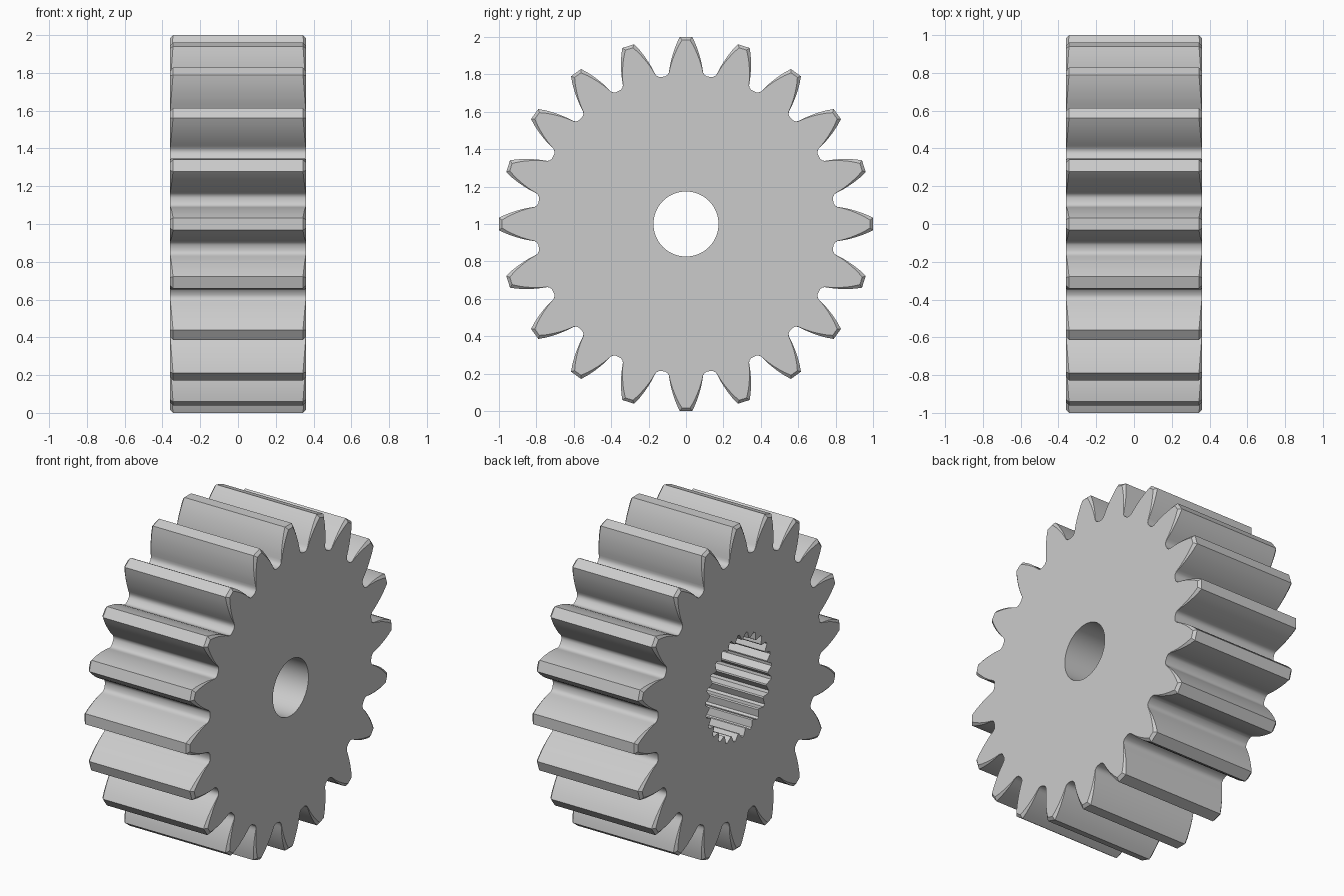
import bpy
import bmesh
from math import cos, sin, pi, radians

if "Cube" in bpy.data.objects:
    bpy.data.objects.remove(bpy.data.objects["Cube"], do_unlink=True)

TEETH, SPLINES = 20, 25
HALF = 0.36              # half of the gear width, along x
ROOT, TIP = 0.80, 1.0
FLOOR = -HALF + 0.44     # bottom of the splined socket
CENTRE_Z = 1.0

# One side of a tooth, tip to root: (half thickness, height from the axis)
FLANK = [(0.033, 1.0), (0.050, 0.965), (0.065, 0.925), (0.077, 0.885),
         (0.085, 0.850), (0.089, 0.825), (0.092, 0.809), (0.099, 0.797),
         (0.110, 0.790)]
VALLEY = (0.797 * sin(pi / TEETH), 0.797 * cos(pi / TEETH))

bm = bmesh.new()


def ring(points):
    """Add a closed loop of vertices from (x, y, z) positions."""
    return [bm.verts.new(p) for p in points]


def skin(a, b):
    """Join two loops of equal length with quads."""
    n = len(a)
    for i in range(n):
        j = (i + 1) % n
        bm.faces.new((a[i], a[j], b[j], b[i]))


def tooth_ring(side, at_face):
    """Gear outline at one end, on the end face or just behind its chamfer."""
    outline = [(-w, h) for w, h in reversed(FLANK)] + FLANK + [VALLEY]
    points = []
    for k in range(TEETH):
        a = 2 * pi * k / TEETH
        for w, h in outline:
            t = max(0.0, (h - ROOT) / (TIP - ROOT))
            x = HALF
            if at_face:
                w -= 0.012 * t * (1 if w > 0 else -1)
                h -= 0.016 * t
            else:
                x -= 0.016 * t
            points.append((side * x, w * cos(a) + h * sin(a),
                           CENTRE_Z + h * cos(a) - w * sin(a)))
    return ring(points)


def polar_ring(x, polar):
    return ring([(x, r * sin(a), CENTRE_Z + r * cos(a)) for r, a in polar])


def flat_fill(x):
    """Fill between the open loops lying in the plane at x."""
    edges = [e for e in bm.edges if e.is_boundary
             and all(abs(v.co.x - x) < 1e-5 for v in e.verts)]
    bmesh.ops.triangle_fill(bm, use_beauty=True, edges=edges,
                            normal=(1, 0, 0))


# Toothed rim with chamfered tooth ends
loops = [tooth_ring(-1, True), tooth_ring(-1, False),
         tooth_ring(1, False), tooth_ring(1, True)]
for a, b in zip(loops, loops[1:]):
    skin(a, b)

# Splined socket on one end
spline = []
for k in range(SPLINES):
    for r, f in ((0.322, -0.10), (0.322, 0.10), (0.285, 0.44), (0.285, 0.56)):
        spline.append((r, 2 * pi * (k + f) / SPLINES))
skin(polar_ring(-HALF, spline), polar_ring(FLOOR, spline))

# Round bore from the socket to the other end
circle = [(0.174, 2 * pi * i / 64) for i in range(64)]
skin(polar_ring(FLOOR, circle), polar_ring(HALF, circle))

# End faces and socket floor
bmesh.ops.remove_doubles(bm, verts=bm.verts[:], dist=1e-5)
for x in (-HALF, FLOOR, HALF):
    flat_fill(x)
bmesh.ops.recalc_face_normals(bm, faces=bm.faces[:])

mesh = bpy.data.meshes.new("gear_wheel")
bm.to_mesh(mesh)
bm.free()
gear = bpy.data.objects.new("gear_wheel", mesh)
bpy.context.collection.objects.link(gear)

# Plain grey material
grey = bpy.data.materials.new("light_grey")
grey.use_nodes = True
colour = (0.6, 0.6, 0.6, 1.0)
grey.diffuse_color = colour
grey.node_tree.nodes["Principled BSDF"].inputs["Base Color"].default_value = colour
mesh.materials.append(grey)

bpy.ops.object.select_all(action="DESELECT")
gear.select_set(True)
bpy.context.view_layer.objects.active = gear
bpy.ops.object.shade_smooth_by_angle(angle=radians(32))
